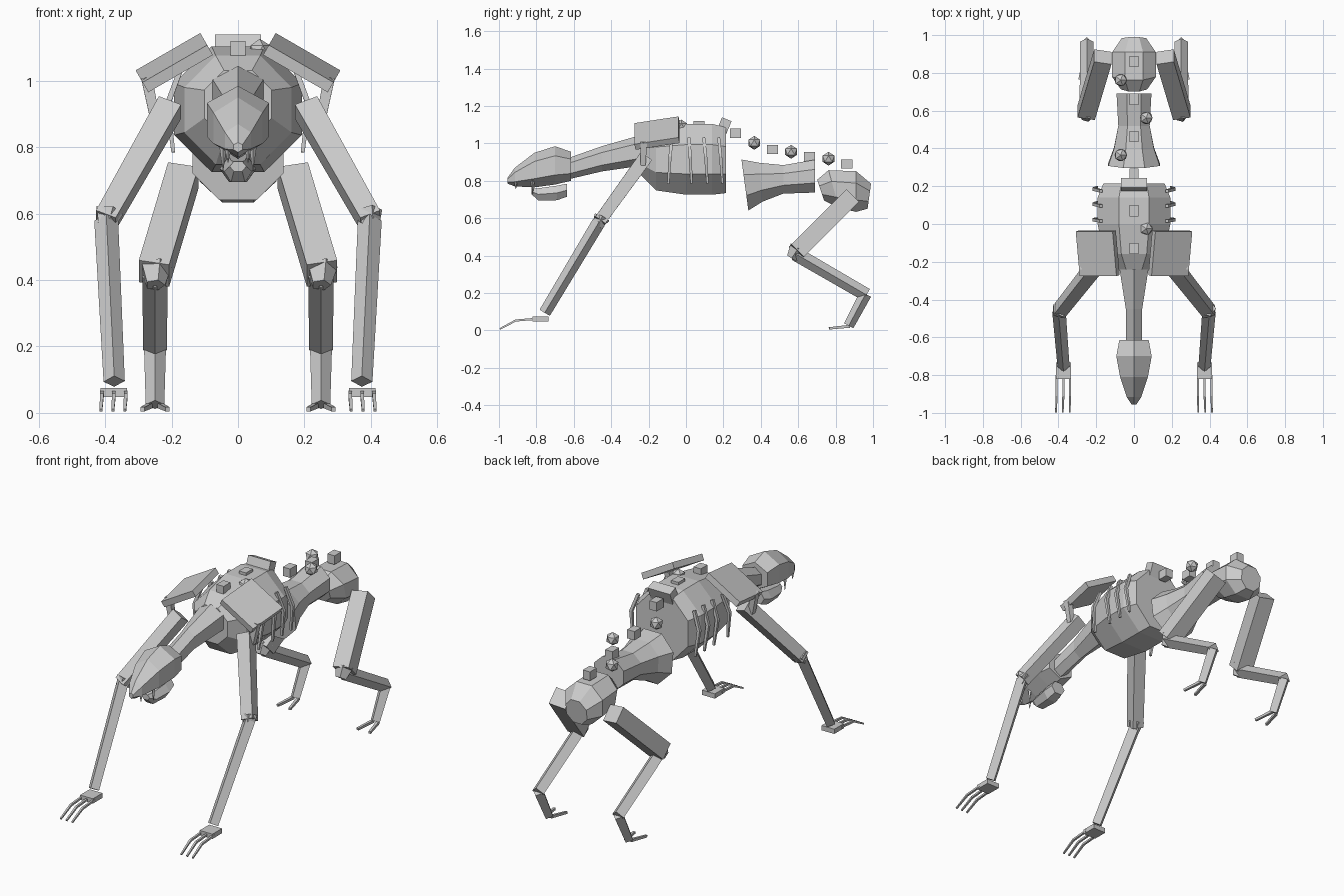
import bpy, bmesh, math
from mathutils import Vector, Matrix, Euler

grey = bpy.data.materials.new("plain grey")
grey.diffuse_color = (0.6, 0.6, 0.6, 1)


def finish(name, bm):
    bmesh.ops.recalc_face_normals(bm, faces=bm.faces)
    me = bpy.data.meshes.new(name)
    bm.to_mesh(me)
    bm.free()
    me.materials.append(grey)
    ob = bpy.data.objects.new(name, me)
    bpy.context.collection.objects.link(ob)
    return ob


def skin(name, rings):
    """Closed flat-faced body through rings of points."""
    bm = bmesh.new()
    rows = [[bm.verts.new(p) for p in r] for r in rings]
    n = len(rows[0])
    for a, b in zip(rows, rows[1:]):
        for i in range(n):
            j = (i + 1) % n
            bm.faces.new((a[i], a[j], b[j], b[i]))
    bm.faces.new(rows[0])
    bm.faces.new(rows[-1])
    return finish(name, bm)


def body(name, sections, n, phase=0.0):
    """Loft along y; each section is y, bottom z, top z, half width, lean in y."""
    rings = []
    for y, lo, hi, w, lean in sections:
        ring = []
        for i in range(n):
            a = 2 * math.pi * i / n + phase
            c, s = math.cos(a), math.sin(a)
            ring.append((w * c, y + lean * s, (lo + hi) / 2 + (hi - lo) / 2 * s))
        rings.append(ring)
    return skin(name, rings)


def limb(name, pts, radii, n=4, phase=0.0):
    """Straight or bent prism through points."""
    pts = [Vector(p) for p in pts]
    rings = []
    for k, p in enumerate(pts):
        d = (pts[min(k + 1, len(pts) - 1)] - pts[max(k - 1, 0)]).normalized()
        side = Vector((1, 0, 0))
        side = (side - d * side.dot(d)).normalized()
        up = d.cross(side)
        rings.append([p + radii[k] * (side * math.cos(a) + up * math.sin(a))
                      for a in (phase + 2 * math.pi * i / n for i in range(n))])
    return skin(name, rings)


def box(name, loc, size, rot=(0, 0, 0)):
    bm = bmesh.new()
    m = Matrix.LocRotScale(Vector(loc), Euler([math.radians(r) for r in rot]), Vector(size))
    bmesh.ops.create_cube(bm, size=1, matrix=m)
    return finish(name, bm)


Q = math.pi / 4

# Head, jaw and neck
body("head", [(-0.955, 0.785, 0.815, 0.015, 0), (-0.915, 0.77, 0.87, 0.045, 0),
              (-0.81, 0.765, 0.95, 0.085, 0), (-0.70, 0.78, 0.985, 0.108, 0),
              (-0.615, 0.80, 0.955, 0.09, 0)], 6, math.pi / 6)
body("jaw", [(-0.825, 0.725, 0.76, 0.025, 0), (-0.79, 0.69, 0.765, 0.042, 0),
             (-0.69, 0.69, 0.78, 0.055, 0), (-0.635, 0.71, 0.79, 0.045, 0)], 6)
body("neck", [(-0.62, 0.81, 0.925, 0.05, 0), (-0.45, 0.85, 0.985, 0.05, 0),
              (-0.24, 0.88, 1.045, 0.088, 0)], 6, math.pi / 6)

# Torso, abdomen and pelvis
body("torso", [(-0.24, 0.82, 1.04, 0.11, 0), (-0.16, 0.735, 1.09, 0.175, 0),
               (0.0, 0.71, 1.12, 0.208, 0), (0.14, 0.71, 1.12, 0.208, 0),
               (0.215, 0.72, 1.10, 0.175, 0)], 8, Q / 2)
body("abdomen", [(0.315, 0.63, 0.925, 0.148, -0.02), (0.40, 0.68, 0.905, 0.115, -0.01),
                 (0.52, 0.725, 0.89, 0.09, 0), (0.69, 0.73, 0.92, 0.10, 0)], 8, Q / 2)
body("pelvis", [(0.72, 0.69, 0.81, 0.075, -0.02), (0.79, 0.645, 0.865, 0.125, -0.03),
                (0.91, 0.625, 0.86, 0.125, 0.0), (0.98, 0.645, 0.79, 0.07, 0.01)], 8, Q / 2)

# Spine blocks and studs
for y, z in ((-0.13, 1.095), (0.07, 1.095), (0.265, 1.055), (0.463, 0.967), (0.66, 0.928), (0.86, 0.89)):
    box("spine_block", (0, y, z), (0.045, 0.06, 0.05))
for x, y, z in ((0.065, -0.025, 1.09), (-0.07, 0.365, 1.003), (0.065, 0.562, 0.955), (-0.07, 0.762, 0.918)):
    bm = bmesh.new()
    bmesh.ops.create_icosphere(bm, subdivisions=1, radius=0.037, matrix=Matrix.Translation((x, y, z)))
    finish("spine_stud", bm)
box("back_plate", (0, 0.20, 1.085), (0.14, 0.055, 0.095), (-22, 0, 0))

for s in (-1, 1):
    # Shoulder plate and bracket
    box("shoulder_plate", (s * 0.192, -0.155, 1.055), (0.225, 0.24, 0.035), (10, s * 30, 0))
    limb("shoulder_bracket", [(s * 0.275, -0.225, 1.01), (s * 0.25, -0.23, 0.885)], (0.024, 0.02), 4, Q)

    # Ribs
    for y, lean in ((-0.075, -0.02), (0.015, 0.015), (0.095, 0.02), (0.175, 0.02)):
        limb("rib", [(s * 0.175, y, 1.03), (s * 0.212, y + lean * 0.5, 0.93),
                     (s * 0.195, y + lean, 0.785)], (0.011, 0.012, 0.008), 4, Q)

    # Fangs
    for x, y, h in ((0.03, -0.91, 0.035), (0.045, -0.82, 0.06)):
        limb("fang", [(s * x, y, 0.80), (s * x, y, 0.79 - h)], (0.011, 0.001))

    # Front leg
    limb("upper_arm", [(s * 0.205, -0.22, 0.92), (s * 0.398, -0.465, 0.58)], (0.052, 0.046), 4, Q)
    limb("elbow", [(s * 0.39, -0.45, 0.605), (s * 0.40, -0.475, 0.555)], (0.045, 0.025), 5)
    limb("forearm", [(s * 0.397, -0.465, 0.58), (s * 0.373, -0.755, 0.095)], (0.036, 0.032))
    box("hand", (s * 0.374, -0.777, 0.062), (0.08, 0.085, 0.027))
    for x in (0.338, 0.374, 0.41):
        limb("finger", [(s * x, -0.80, 0.062), (s * x, -0.91, 0.053), (s * (x + 0.003), -0.995, 0.008)],
             (0.008, 0.008, 0.006), 4, Q)

    # Hind leg
    limb("thigh", [(s * 0.165, 0.885, 0.715), (s * 0.253, 0.59, 0.42)], (0.066, 0.066), 4, Q)
    limb("knee", [(s * 0.25, 0.60, 0.44), (s * 0.25, 0.565, 0.385)], (0.05, 0.03), 5)
    limb("shin", [(s * 0.25, 0.585, 0.41), (s * 0.25, 0.965, 0.19)], (0.038, 0.036))
    limb("foot", [(s * 0.25, 0.96, 0.195), (s * 0.25, 0.87, 0.025)], (0.033, 0.028))
    for dx in (-1, 1):
        limb("toe", [(s * 0.25 + dx * 0.015, 0.875, 0.022), (s * 0.25 + dx * 0.038, 0.765, 0.011)],
             (0.011, 0.009), 4, Q)
